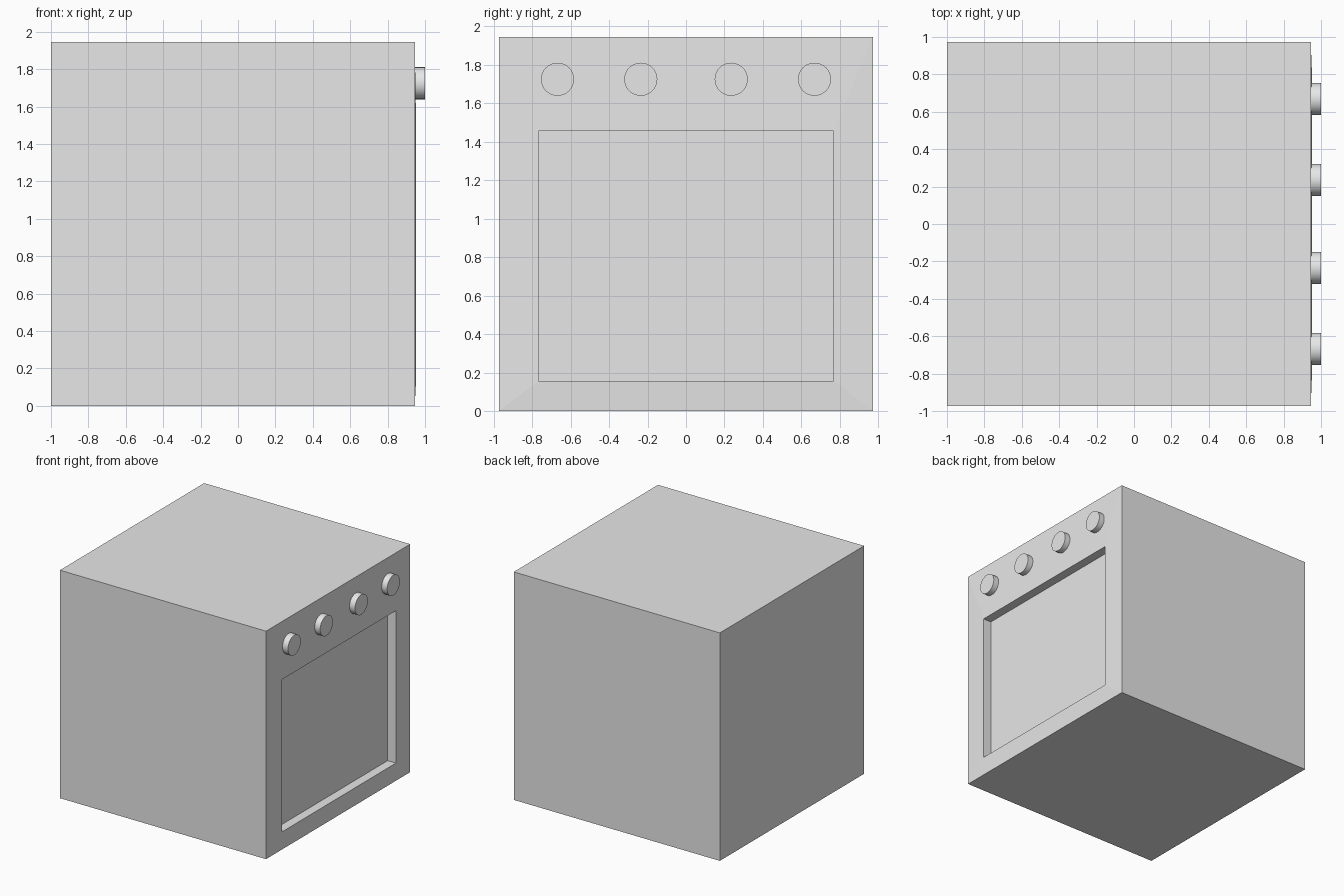
import bpy, bmesh, math

if "Cube" in bpy.data.objects:
    bpy.data.objects.remove(bpy.data.objects["Cube"])

grey = bpy.data.materials.new("light grey")
grey.diffuse_color = (0.8, 0.8, 0.8, 1)
grey.use_nodes = True
grey.node_tree.nodes["Principled BSDF"].inputs["Base Color"].default_value = grey.diffuse_color


def finish(bm, name):
    bmesh.ops.recalc_face_normals(bm, faces=bm.faces)
    mesh = bpy.data.meshes.new(name)
    bm.to_mesh(mesh)
    bm.free()
    mesh.materials.append(grey)
    obj = bpy.data.objects.new(name, mesh)
    bpy.context.collection.objects.link(obj)
    return obj


# Oven body: rectangular loops from the back panel to the recessed door window
# each loop is x, half width, bottom, top
loops = [(-1.0, 0.972, 0.0, 1.945),
         (0.945, 0.972, 0.0, 1.945),
         (0.953, 0.768, 0.157, 1.457),
         (0.875, 0.768, 0.157, 1.457)]
bm = bmesh.new()
rings = []
for x, w, lo, hi in loops:
    rings.append([bm.verts.new((x, y, z))
                  for y, z in ((-w, lo), (w, lo), (w, hi), (-w, hi))])
for a, b in zip(rings, rings[1:]):
    for i in range(4):
        j = (i + 1) % 4
        bm.faces.new((a[i], a[j], b[j], b[i]))
bm.faces.new(rings[0])
bm.faces.new(rings[-1])
finish(bm, "oven_body")

# Row of four control knobs
for n, y in enumerate((-0.668, -0.235, 0.235, 0.668)):
    bm = bmesh.new()
    bmesh.ops.create_cone(bm, cap_ends=True, segments=32,
                          radius1=0.086, radius2=0.086, depth=0.06)
    knob = finish(bm, f"control_knob_{n + 1}")
    knob.location = (0.97, y, 1.725)
    knob.rotation_euler = (0, math.pi / 2, 0)
    for face in knob.data.polygons:
        face.use_smooth = len(face.vertices) == 4
    knob.data.set_sharp_from_angle(angle=math.radians(30))
